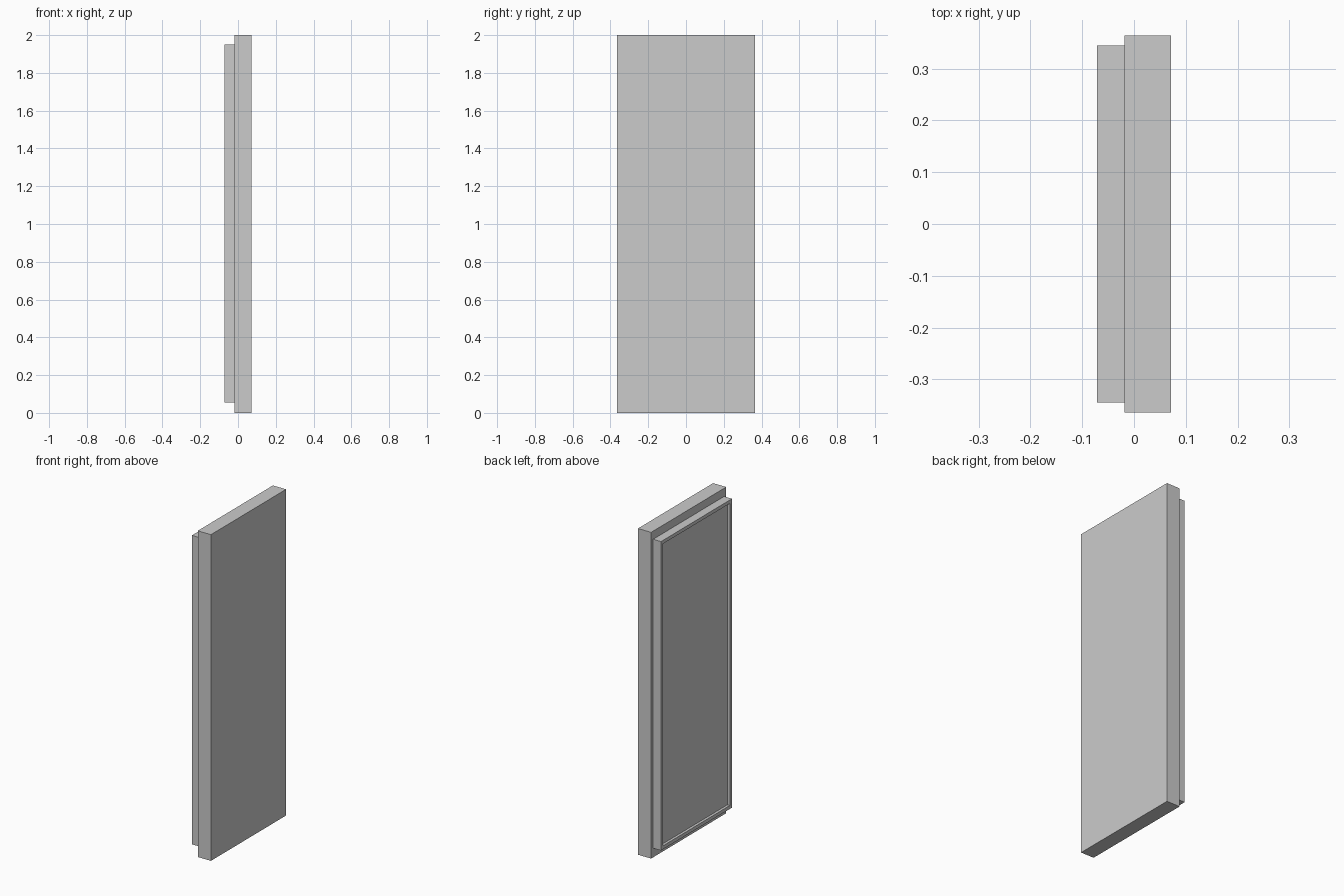
import bpy, bmesh
from mathutils import Vector

if "Cube" in bpy.data.objects:
    bpy.data.objects.remove(bpy.data.objects["Cube"])


def box(name, lo, hi):
    """Box object spanning two corners."""
    lo, hi = Vector(lo), Vector(hi)
    bm = bmesh.new()
    bmesh.ops.create_cube(bm, size=1)
    for v in bm.verts:
        v.co = Vector(c * s for c, s in zip(v.co, hi - lo)) + (lo + hi) / 2
    mesh = bpy.data.meshes.new(name)
    bm.to_mesh(mesh)
    bm.free()
    ob = bpy.data.objects.new(name, mesh)
    bpy.context.collection.objects.link(ob)
    return ob


# Outer door slab
box("door_slab", (-0.018, -0.364, 0), (0.071, 0.364, 2))

# Inner liner, with a shallow recess leaving a raised rim
liner = box("door_liner", (-0.071, -0.344, 0.056), (-0.018, 0.344, 1.95))
bm = bmesh.new()
bm.from_mesh(liner.data)
bm.normal_update()
back = min(bm.faces, key=lambda f: f.calc_center_median().x)
bmesh.ops.inset_individual(bm, faces=[back], thickness=0.03)
floor = bmesh.ops.extrude_discrete_faces(bm, faces=[back])["faces"]
bmesh.ops.translate(bm, verts=floor[0].verts[:], vec=(0.016, 0, 0))
bmesh.ops.recalc_face_normals(bm, faces=bm.faces[:])
bm.to_mesh(liner.data)
bm.free()
